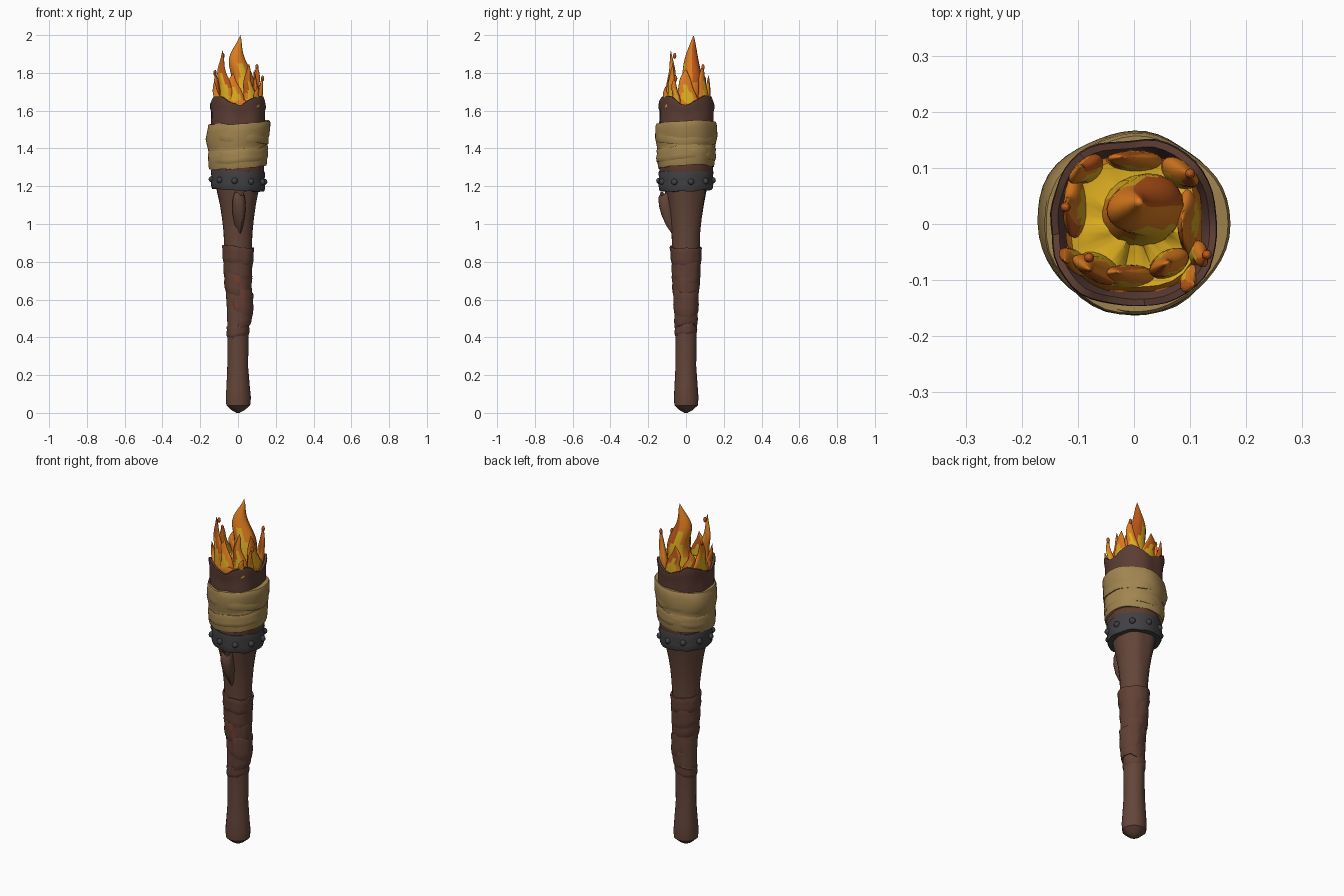
import bpy, bmesh, math, random
from mathutils import Vector, noise

if "Cube" in bpy.data.objects:
    bpy.data.objects.remove(bpy.data.objects["Cube"])

random.seed(4)


def material(name, r, g, b):
    m = bpy.data.materials.new(name)
    m.diffuse_color = (r, g, b, 1)
    m.use_nodes = True
    m.node_tree.nodes["Principled BSDF"].inputs["Base Color"].default_value = m.diffuse_color
    return m


WOOD = material("wood brown", 0.125, 0.060, 0.040)
STRAP = material("leather brown", 0.118, 0.052, 0.036)
CHAR = material("charred brown", 0.105, 0.046, 0.034)
CLOTH = material("cloth tan", 0.36, 0.235, 0.08)
IRON = material("iron grey", 0.052, 0.052, 0.056)
YELLOW = material("flame yellow", 0.72, 0.42, 0.015)
ORANGE = material("flame orange", 0.72, 0.20, 0.014)
EMBER = material("ember orange", 0.50, 0.095, 0.01)
STAIN = material("red stain", 0.20, 0.045, 0.025)


def finish(name, bm, mats, angle=40):
    bmesh.ops.recalc_face_normals(bm, faces=bm.faces)
    me = bpy.data.meshes.new(name)
    bm.to_mesh(me)
    bm.free()
    for m in mats:
        me.materials.append(m)
    ob = bpy.data.objects.new(name, me)
    bpy.context.collection.objects.link(ob)
    bpy.ops.object.select_all(action='DESELECT')
    ob.select_set(True)
    bpy.context.view_layer.objects.active = ob
    bpy.ops.object.shade_smooth_by_angle(angle=math.radians(angle))
    return ob


def loft(bm, rings, n, point, paint=None, closed=False):
    """Skin rings; point(ring, angle) gives a position, paint(i, angle) a slot."""
    rows = [[bm.verts.new(point(r, 2 * math.pi * k / n)) for k in range(n)] for r in rings]
    last = len(rows) if closed else len(rows) - 1
    for i in range(last):
        a, b = rows[i], rows[(i + 1) % len(rows)]
        for k in range(n):
            f = bm.faces.new((a[k], a[(k + 1) % n], b[(k + 1) % n], b[k]))
            if paint:
                f.material_index = paint(i, 2 * math.pi * (k + 0.5) / n)
    if not closed:
        bm.faces.new(rows[0][::-1])
        f = bm.faces.new(rows[-1])
        if paint:
            f.material_index = paint(last - 1, 0)


def wobble(a, z, seed, scale=2.0):
    return noise.noise(Vector((math.cos(a) * scale, math.sin(a) * scale + seed, z * 6)))


# Wooden handle, swelling at the foot and fluted below the collar
def handle_point(ring, a):
    z, r = ring
    flute = 0.035 * max(0, (z - 0.9) / 0.3) * math.sin(7 * a)
    r *= 1 + flute + 0.05 * wobble(a, z, 1)
    return (r * math.cos(a), r * math.sin(a), z)


bm = bmesh.new()
loft(bm, [(0, .008), (.015, .035), (.04, .063), (.08, .066), (.15, .061), (.25, .055),
          (.4, .055), (.55, .06), (.7, .068), (.85, .073), (.95, .076), (1.03, .084),
          (1.1, .094), (1.17, .108), (1.25, .125)], 28, handle_point)
finish("handle", bm, [WOOD])

# Broken branch stub on the front of the handle
bm = bmesh.new()
loft(bm, [(.96, -.065, .012), (1.0, -.083, .024), (1.05, -.098, .033), (1.1, -.109, .035),
          (1.14, -.113, .032), (1.16, -.112, .024), (1.14, -.112, .013)], 12,
     lambda q, a: (0.005 + q[2] * math.cos(a), q[1] + q[2] * math.sin(a),
                   q[0] + 0.012 * math.sin(2 * a)))
finish("branch_stub", bm, [WOOD])


# Tilted wrapped bands: closed sleeves with a lip
def band(name, z0, z1, r0, r1, tilt, phase, mats, thick=0.02, seed=0, rough=0.05,
         cx=0, paint=None, n=40):
    def point(q, a):
        t, d = q
        z = z0 + (z1 - z0) * t
        r = (r0 + (r1 - r0) * t) * (1 + rough * wobble(a, z, seed)) + d
        z += tilt * math.cos(a - phase) + 0.008 * wobble(a, z, seed + 9)
        return (cx + r * math.cos(a), r * math.sin(a), z)
    b = bmesh.new()
    loft(b, [(0, -thick), (0, -.003), (.08, 0), (.35, .002), (.65, -.002), (.92, 0),
             (1, -.003), (1, -thick)], n, point, paint, closed=True)
    return finish(name, b, mats)


def stain(i, a):
    return 1 if 1 < i < 5 and math.sin(a) < -0.6 and random.random() < 0.2 else 0


straps = [(.41, .47, .057, .061, .010, 0.5), (.45, .56, .058, .066, .022, 0.2),
          (.53, .66, .064, .070, -.025, 0.0), (.63, .74, .069, .076, .020, 2.6),
          (.70, .82, .073, .080, -.018, 0.6), (.79, .88, .078, .086, .008, 3.3)]
for i, (z0, z1, r0, r1, tilt, ph) in enumerate(straps):
    band(f"grip_strap_{i + 1}", z0, z1, r0, r1, tilt, ph, [STRAP, STAIN], seed=i * 3,
         cx=.012 if i in (1, 2) else 0, paint=stain if i in (2, 3) else None)

# Iron collar with rivets
band("iron_collar", 1.18, 1.28, .141, .145, .008, 2.8, [IRON], thick=.05, seed=40, rough=.04)
bm = bmesh.new()
for k in range(10):
    a = 2 * math.pi * (k + 0.3) / 10
    s = bmesh.ops.create_uvsphere(bm, u_segments=10, v_segments=6, radius=.017)
    for v in s["verts"]:
        v.co += Vector((.142 * math.cos(a), .142 * math.sin(a), 1.23 + .008 * math.cos(a - 2.8)))
finish("collar_rivets", bm, [IRON])


# Charred cup with a ragged rim raised at the four corners
def cup_point(ring, a):
    z, r, lift = ring
    r *= 1 - 0.035 * math.cos(4 * a) * (z > 1.45) + 0.06 * wobble(a, z, 21)
    z += lift * (-0.024 * math.cos(4 * a) + 0.016 * wobble(a, 0, 33, 3))
    return (r * math.cos(a), r * math.sin(a), z)


bm = bmesh.new()
loft(bm, [(1.2, .11, 0), (1.25, .136, 0), (1.3, .140, 0), (1.42, .142, 0), (1.52, .146, 0),
          (1.57, .147, .2), (1.61, .148, .6), (1.64, .154, 1), (1.655, .152, 1),
          (1.655, .140, 1), (1.63, .130, .8), (1.59, .120, 0), (1.57, .06, 0)], 48, cup_point)
finish("charred_cup", bm, [CHAR])


# Cloth wrapping with bulges and overlapping slanted folds
def cloth_point(q, a):
    z, r, edge = q
    r *= 1 + 0.05 * wobble(a, z, 55, 1.5)
    r += 0.014 * max(0, math.cos(a - 2.95)) ** 3 * math.exp(-((z - 1.46) / .05) ** 2)
    r += 0.010 * max(0, math.cos(a)) ** 3 * max(0, (z - 1.4) / .14)
    z += edge * .012 * math.cos(a - 0.4) + edge * .01 * wobble(a, 0, 60)
    return (r * math.cos(a), r * math.sin(a), z)


bm = bmesh.new()
loft(bm, [(1.30, .13, 1), (1.30, .149, 1), (1.315, .153, 1), (1.36, .155, 1), (1.385, .157, 1.5),
          (1.395, .152, 1.5), (1.42, .155, 1.5), (1.46, .162, 1), (1.50, .161, 1),
          (1.525, .160, 1), (1.535, .155, 1), (1.535, .13, 1)], 48, cloth_point)
finish("cloth_wrap", bm, [CLOTH])
band("cloth_fold_low", 1.33, 1.40, .156, .158, .016, .3, [CLOTH], seed=71, rough=.04)
band("cloth_fold_high", 1.43, 1.52, .161, .160, -.010, .5, [CLOTH], seed=77, rough=.04)


# Flame bed filling the cup
def bed_point(q, a):
    z, r = q
    r *= 1 - 0.05 * math.cos(4 * a)
    return (r * math.cos(a), r * math.sin(a), z + .02 * wobble(a, z, 90, 3))


bm = bmesh.new()
loft(bm, [(1.58, .11), (1.625, .128), (1.655, .118), (1.65, .09), (1.66, .05), (1.67, .01)], 32,
     bed_point, lambda i, a: 1 if i < 2 else 0)
finish("flame_bed", bm, [YELLOW, ORANGE], 60)


# Flame tongues: bent leaf shapes, yellow hearts with orange edges and tips
def tongue(name, bx, by, tx, ty, tz, width, thick, turn, sway=.012, z0=1.60):
    steps = 16
    c, s = math.cos(turn), math.sin(turn)
    ph = random.uniform(0, 6)

    def point(t, a):
        size = (1 - t) ** 0.95 * (0.82 + 0.75 * t) + 0.02 * (1 - t)
        u, v = width * size * math.cos(a), thick * size * math.sin(a)
        u *= 1 + 0.28 * t * math.sin(9 * t + ph + (2 if math.cos(a) > 0 else 0))
        bend = sway * math.sin(2 * math.pi * t) * math.sin(math.pi * t)
        x = bx + (tx - bx) * t + u * c - v * s + bend * c
        y = by + (ty - by) * t + u * s + v * c + bend * s
        z = z0 + (tz - z0) * t
        return (x, y, z)

    def paint(i, a):
        t = (i + .5) / steps
        if abs(math.cos(a)) < .92 - 1.45 * max(0, t - .1):
            return 0
        return 2 if t > .35 and math.sin(a + ph) > .75 else 1

    b = bmesh.new()
    loft(b, [i / steps * .998 + (.002 if i == steps else 0) for i in range(steps + 1)], 20,
         point, paint)
    bmesh.ops.remove_doubles(b, verts=b.verts, dist=.0004)
    finish(name, b, [YELLOW, ORANGE, EMBER], 55)


H = math.pi / 2
tongue("flame_centre", .01, .02, .012, .04, 2.0, .088, .078, .3, .02)
tongue("flame_front_left", -.065, -.075, -.083, -.08, 1.92, .050, .030, -.5)
tongue("flame_front", -.015, -.095, -.025, -.085, 1.80, .062, .026, 0)
tongue("flame_front_right", .055, -.075, .058, -.07, 1.85, .046, .030, .5)
tongue("flame_right", .10, 0, .085, .0, 1.82, .072, .024, H)
tongue("flame_right_outer", .108, -.06, .13, -.055, 1.79, .028, .020, H)
tongue("flame_left", -.10, .02, -.122, .03, 1.82, .070, .025, H)
tongue("flame_back_right", .08, .085, .10, .09, 1.85, .045, .028, 2.4)
tongue("flame_back", .0, .11, -.015, .12, 1.79, .062, .024, 0)
tongue("flame_back_left", -.085, .085, -.095, .105, 1.78, .042, .026, .8)
tongue("flame_corner_right", .088, -.095, .108, -.108, 1.73, .032, .022, .8)
tongue("flame_corner_left", -.10, -.06, -.125, -.065, 1.76, .036, .022, -.9)

# Small sparks at the flame tips
bm = bmesh.new()
for x, y, z in ((.10, .09, 1.83), (-.122, .03, 1.80), (.13, -.055, 1.77), (-.08, -.06, 1.89)):
    s = bmesh.ops.create_icosphere(bm, subdivisions=2, radius=.009)
    for v in s["verts"]:
        v.co = Vector((x, y, z)) + Vector((v.co.x, v.co.y, v.co.z * 1.8))
finish("sparks", bm, [EMBER])
